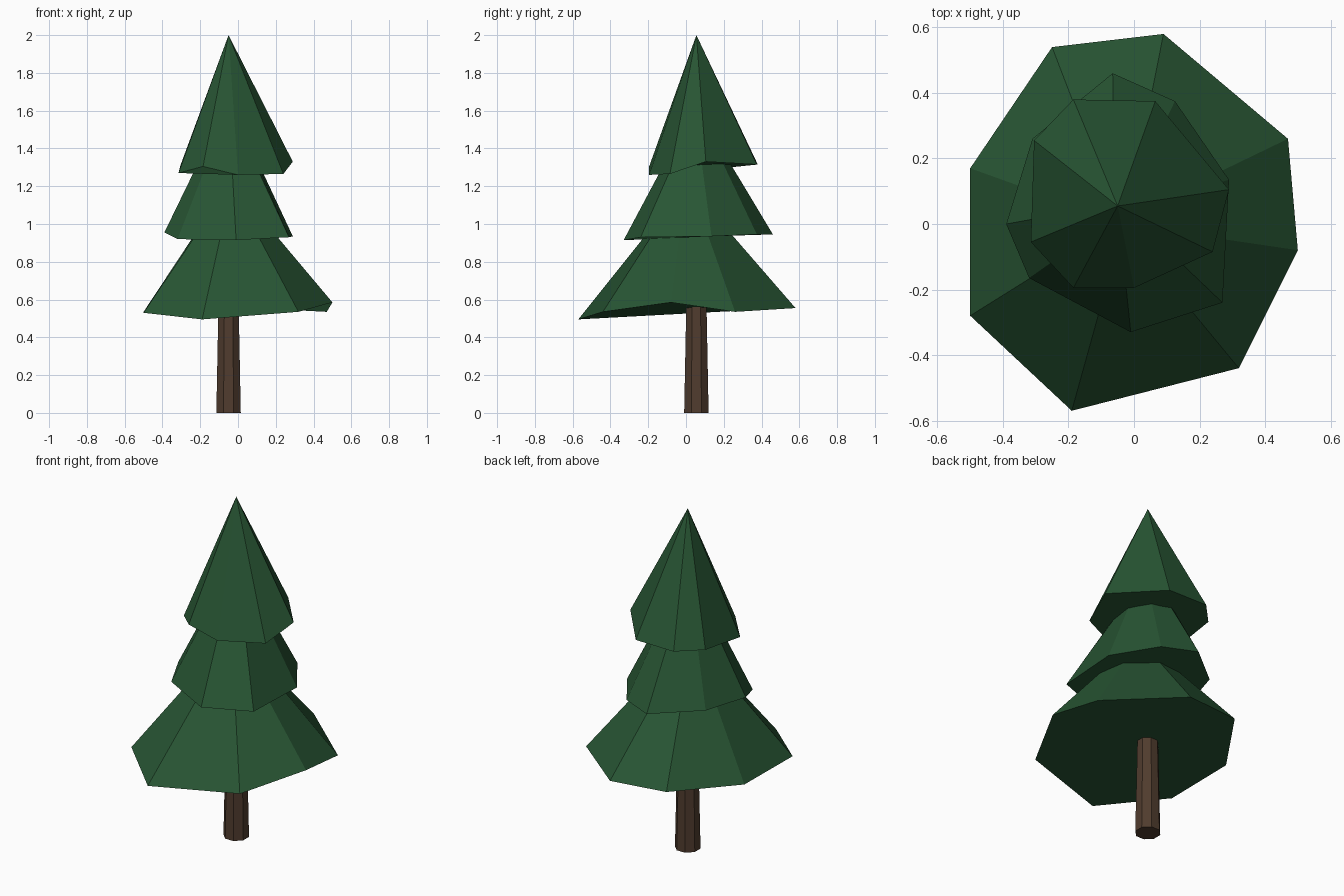
import bpy
import bmesh
from math import cos, sin, radians
from mathutils import Vector

cube = bpy.data.objects.get("Cube")
if cube:
    bpy.data.objects.remove(cube)

AXIS = Vector((-0.05, 0.055, 0))
SIDES = 8


def material(name, color):
    mat = bpy.data.materials.new(name)
    mat.use_nodes = True
    mat.diffuse_color = color
    mat.node_tree.nodes["Principled BSDF"].inputs["Base Color"].default_value = color
    return mat


def ring(center, radius, z, start):
    """Regular ring of points, counter-clockwise seen from above."""
    step = 360 / SIDES
    return [(center.x + radius * cos(radians(start + i * step)),
             center.y + radius * sin(radians(start + i * step)), z)
            for i in range(SIDES)]


def loft(name, lower, upper, mat):
    """Closed flat-shaded solid between two rings, or a ring and a tip."""
    bm = bmesh.new()
    low = [bm.verts.new(p) for p in lower]
    top = [bm.verts.new(p) for p in upper]
    bm.faces.new(low[::-1])
    if len(top) > 1:
        bm.faces.new(top)
    for i in range(SIDES):
        j = (i + 1) % SIDES
        if len(top) == 1:
            bm.faces.new((low[i], low[j], top[0]))
        else:
            bm.faces.new((low[i], low[j], top[j], top[i]))
    bmesh.ops.recalc_face_normals(bm, faces=bm.faces)
    mesh = bpy.data.meshes.new(name)
    bm.to_mesh(mesh)
    bm.free()
    mesh.materials.append(mat)
    obj = bpy.data.objects.new(name, mesh)
    bpy.context.collection.objects.link(obj)
    return obj


green = material("pine green", (0.021, 0.092, 0.034, 1))
brown = material("bark brown", (0.080, 0.045, 0.027, 1))

# Tapered octagonal trunk
loft("trunk", ring(AXIS, 0.07, 0, 22.5), ring(AXIS, 0.057, 0.62, 22.5), brown)

# Uneven rims of the foliage tiers, counter-clockwise from the +x side
lower_rim = [(0.5, -0.08, 0.585), (0.47, 0.26, 0.535), (0.09, 0.58, 0.555),
             (-0.25, 0.54, 0.565), (-0.5, 0.17, 0.535), (-0.5, -0.28, 0.53),
             (-0.19, -0.57, 0.495), (0.32, -0.44, 0.535)]
middle_rim = [(0.29, 0.135, 0.935), (0.125, 0.375, 0.945), (-0.065, 0.46, 0.945),
              (-0.31, 0.26, 0.955), (-0.39, 0, 0.955), (-0.32, -0.165, 0.92),
              (-0.01, -0.33, 0.915), (0.27, -0.24, 0.93)]
top_rim = [(0.29, 0.105, 1.33), (0.065, 0.375, 1.315), (-0.185, 0.38, 1.315),
           (-0.305, 0.255, 1.31), (-0.315, -0.055, 1.27), (-0.185, -0.195, 1.305),
           (0, -0.195, 1.26), (0.24, -0.085, 1.265)]

# Two skirts that end inside the tier above, and the pointed crown
loft("lower_foliage", lower_rim, ring(Vector((-0.03, 0.01, 0)), 0.1, 1.1, -15), green)
loft("middle_foliage", middle_rim, ring(AXIS, 0.09, 1.47, 6), green)
loft("top_foliage", top_rim, [AXIS + Vector((0, 0, 2))], green)
